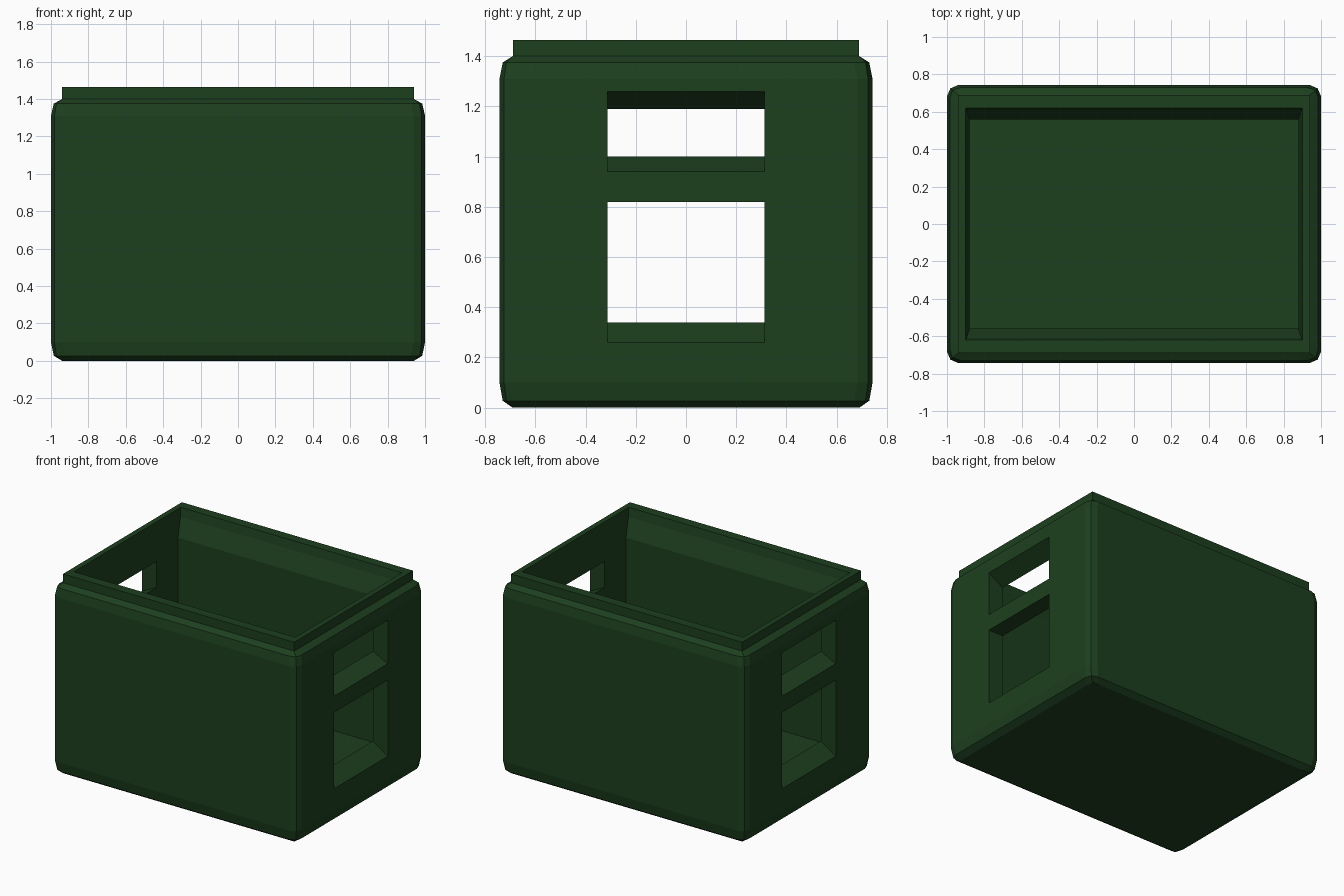
import bpy, bmesh

if "Cube" in bpy.data.objects:
    bpy.data.objects.remove(bpy.data.objects["Cube"])

# dark green plastic
green = bpy.data.materials.new("green_plastic")
green.diffuse_color = (0.012, 0.05, 0.013, 1)
green.use_nodes = True
green.node_tree.nodes["Principled BSDF"].inputs["Base Color"].default_value = green.diffuse_color


def new_object(name, bm):
    bmesh.ops.recalc_face_normals(bm, faces=bm.faces)
    mesh = bpy.data.meshes.new(name)
    bm.to_mesh(mesh)
    bm.free()
    obj = bpy.data.objects.new(name, mesh)
    bpy.context.collection.objects.link(obj)
    return obj


def loft(name, sections):
    """Skin rectangular rings (half x, half y, z, corner cut)."""
    bm = bmesh.new()
    rings = []
    for hx, hy, z, cut in sections:
        corner = [(hx, hy - 0.06), (hx - cut, hy - cut), (hx - 0.06, hy)]
        pts = []
        for sx, sy in ((1, 1), (-1, 1), (-1, -1), (1, -1)):
            quad = corner if sx * sy > 0 else corner[::-1]
            pts += [(sx * x, sy * y, z) for x, y in quad]
        rings.append([bm.verts.new(p) for p in pts])
    for a, b in zip(rings, rings[1:]):
        n = len(a)
        for i in range(n):
            j = (i + 1) % n
            bm.faces.new((a[i], a[j], b[j], b[i]))
    bm.faces.new(rings[0])
    bm.faces.new(rings[-1])
    return new_object(name, bm)


def window_cutter(name, side, outer, inner, half_width):
    """Window prism whose sill and head slope through the wall."""
    profile = [(1.1, outer[0]), (1.0, outer[0]), (0.88, inner[0]), (0.7, inner[0]),
               (0.7, inner[1]), (0.88, inner[1]), (1.0, outer[1]), (1.1, outer[1])]
    bm = bmesh.new()
    face = bm.faces.new([bm.verts.new((side * x, -half_width, z)) for x, z in profile])
    ext = bmesh.ops.extrude_face_region(bm, geom=[face])
    moved = [v for v in ext["geom"] if isinstance(v, bmesh.types.BMVert)]
    bmesh.ops.translate(bm, vec=(0, 2 * half_width, 0), verts=moved)
    obj = new_object(name, bm)
    obj.hide_render = True
    return obj


# crate shell: rounded outside, stacking lip, sloped inner rim, floor
crate = loft("crate_body", [
    (0.94, 0.69, 0.0, 0.0),
    (0.985, 0.73, 0.027, 0.015),
    (1.0, 0.743, 0.10, 0.018),
    (1.0, 0.743, 1.31, 0.018),
    (0.985, 0.73, 1.375, 0.015),
    (0.94, 0.69, 1.40, 0.0),
    (0.94, 0.69, 1.465, 0.0),
    (0.90, 0.62, 1.465, 0.0),
    (0.895, 0.61, 1.40, 0.0),
    (0.88, 0.56, 1.27, 0.0),
    (0.88, 0.56, 0.19, 0.0),
])
crate.data.materials.append(green)

# grip slot and label window in both end walls
for side in (1, -1):
    for name, outer, inner in (("grip_cutter", (0.94, 1.26), (1.0, 1.19)),
                               ("window_cutter", (0.26, 0.82), (0.34, 0.82))):
        cutter = window_cutter(name, side, outer, inner, 0.312)
        mod = crate.modifiers.new(name, 'BOOLEAN')
        mod.operation = 'DIFFERENCE'
        mod.solver = 'EXACT'
        mod.object = cutter
        bpy.context.view_layer.objects.active = crate
        bpy.ops.object.modifier_apply(modifier=mod.name)
        bpy.data.objects.remove(cutter)
